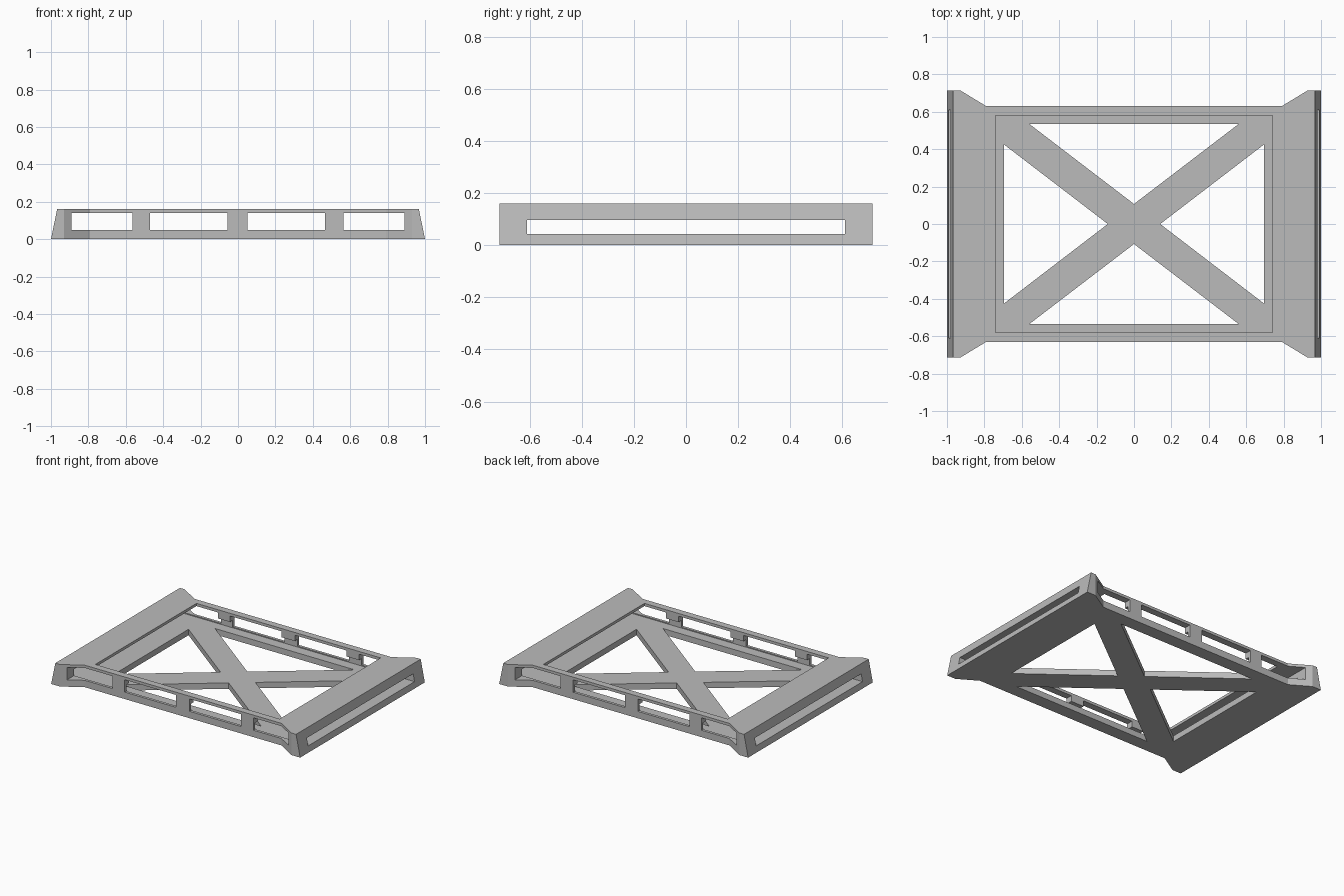
import bpy, bmesh

if "Cube" in bpy.data.objects:
    bpy.data.objects.remove(bpy.data.objects["Cube"])

grey = bpy.data.materials.new("mid_grey")
grey.use_nodes = True
grey.diffuse_color = (0.5, 0.5, 0.5, 1)
grey.node_tree.nodes["Principled BSDF"].inputs["Base Color"].default_value = (0.5, 0.5, 0.5, 1)

H = 0.16          # overall height
FLOOR = 0.043     # floor thickness


def prism(name, outline, z0, z1):
    """Upright prism from a plan outline."""
    bm = bmesh.new()
    face = bm.faces.new([bm.verts.new((x, y, z0)) for x, y in outline])
    top = bmesh.ops.extrude_face_region(bm, geom=[face])["geom"]
    bmesh.ops.translate(bm, vec=(0, 0, z1 - z0),
                        verts=[g for g in top if isinstance(g, bmesh.types.BMVert)])
    bmesh.ops.recalc_face_normals(bm, faces=bm.faces)
    mesh = bpy.data.meshes.new(name)
    bm.to_mesh(mesh)
    bm.free()
    obj = bpy.data.objects.new(name, mesh)
    bpy.context.collection.objects.link(obj)
    return obj


def box_cutter(name, x0, x1, y0, y1, z0, z1):
    return prism(name, [(x0, y0), (x1, y0), (x1, y1), (x0, y1)], z0, z1)


# Flared tray body, with ends that lean inward towards the top
quarter = [(1.0, 0.715), (0.93, 0.715), (0.79, 0.63)]
half = quarter + [(-x, y) for x, y in reversed(quarter)]
body = prism("tray_frame", half + [(-x, -y) for x, y in half], 0, H)
for v in body.data.vertices:
    if v.co.z > 0.1 and abs(v.co.x) > 0.99:
        v.co.x *= 0.967
body.data.materials.append(grey)

# Open pocket above the floor
cutters = [box_cutter("pocket_cutter", -0.74, 0.74, -0.58, 0.58, FLOOR, 0.3)]

# Long slot through both ends
cutters.append(box_cutter("end_slot_cutter", -1.2, 1.2, -0.61, 0.61, FLOOR, 0.097))

# Windows through both side walls
for i, (x0, x1) in enumerate([(-0.89, -0.565), (-0.47, -0.055), (0.05, 0.465), (0.565, 0.89)]):
    cutters.append(box_cutter(f"window_cutter_{i}", x0, x1, -1, 1, 0.05, 0.14))

# Four triangular floor openings that leave a cross brace
for s in (-1, 1):
    cutters.append(prism("end_opening_cutter",
                         [(s * 0.695, -0.425), (s * 0.695, 0.425), (s * 0.14, 0)], -0.1, 0.1))
    cutters.append(prism("side_opening_cutter",
                         [(-0.56, s * 0.535), (0.56, s * 0.535), (0, s * 0.107)], -0.1, 0.1))

for c in cutters:
    c.hide_render = True
    c.hide_set(True)
    cut = body.modifiers.new(c.name, "BOOLEAN")
    cut.operation = "DIFFERENCE"
    cut.solver = "EXACT"
    cut.object = c

# Bake the cuts and drop the helpers
bpy.context.view_layer.update()
baked = bpy.data.meshes.new_from_object(
    body.evaluated_get(bpy.context.evaluated_depsgraph_get()))
body.modifiers.clear()
body.data = baked
body.data.materials.clear()
body.data.materials.append(grey)
for p in body.data.polygons:
    p.material_index = 0
for c in cutters:
    bpy.data.objects.remove(c)
